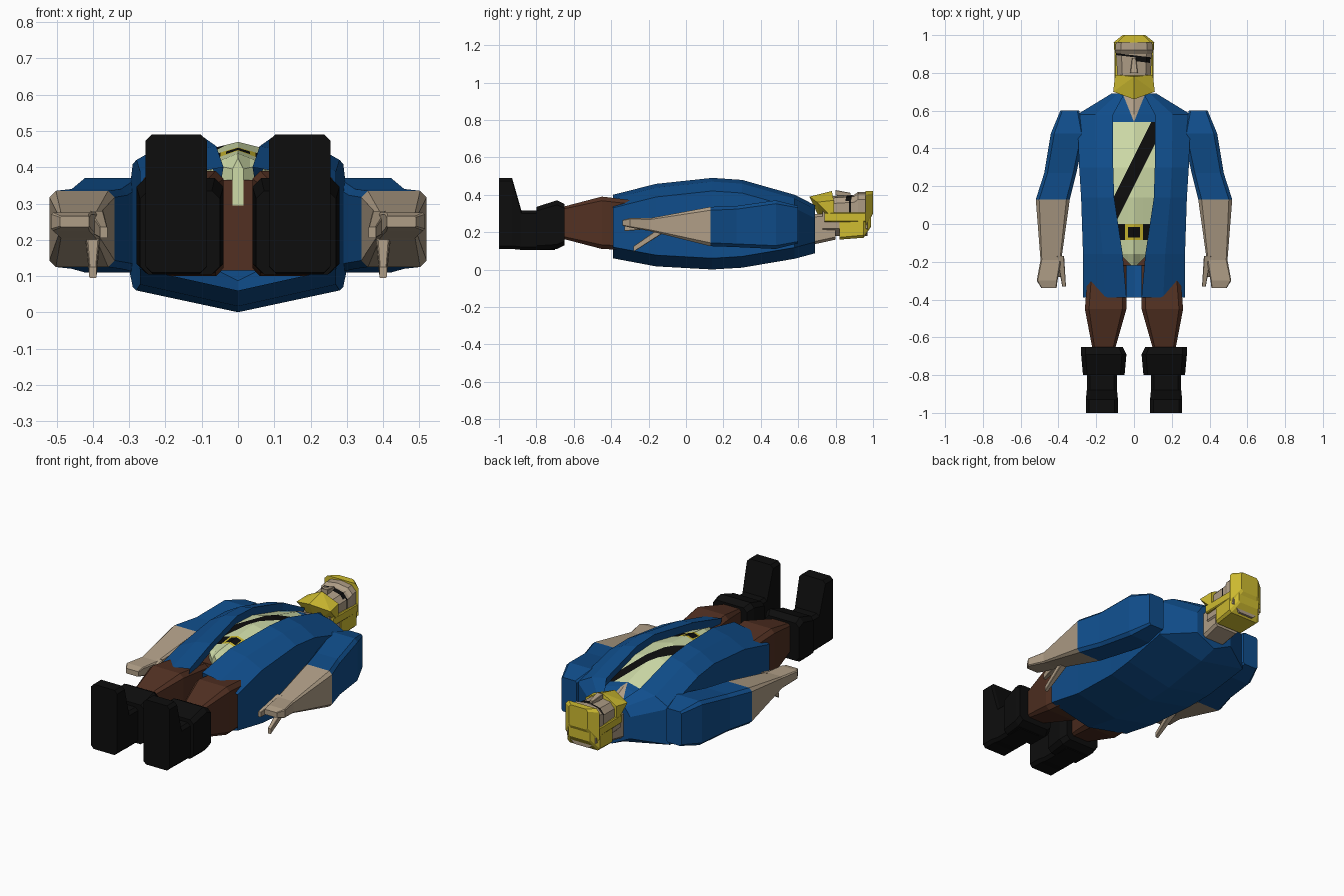
import bpy, bmesh
from mathutils import Vector

if "Cube" in bpy.data.objects:
    bpy.data.objects.remove(bpy.data.objects["Cube"], do_unlink=True)


def material(name, *rgb):
    mat = bpy.data.materials.new(name)
    mat.use_nodes = True
    mat.diffuse_color = (*rgb, 1)
    shader = mat.node_tree.nodes["Principled BSDF"]
    shader.inputs["Base Color"].default_value = (*rgb, 1)
    return mat


blue = material("coat blue", .005, .075, .26)
green = material("shirt green", .62, .71, .39)
skin = material("skin", .43, .34, .24)
brown = material("trouser brown", .085, .03, .016)
gold = material("blond yellow", .62, .5, .03)
black = material("black", .004, .004, .004)


def finish(name, bm, mats, colour_rule=None):
    """Turn a bmesh into an object, colouring faces by their centres."""
    bmesh.ops.recalc_face_normals(bm, faces=bm.faces)
    if colour_rule:
        for face in bm.faces:
            face.material_index = mats.index(colour_rule(face.calc_center_median()))
    mesh = bpy.data.meshes.new(name)
    bm.to_mesh(mesh)
    bm.free()
    for mat in mats:
        mesh.materials.append(mat)
    bpy.context.collection.objects.link(bpy.data.objects.new(name, mesh))


def loft(sections, is_shell=False):
    """Skin (y, outline) cross-sections; a shell stays open in front and below."""
    bm = bmesh.new()
    rings = [[bm.verts.new((x, y, z)) for x, z in outline] for y, outline in sections]
    for lower, upper in zip(rings, rings[1:]):
        for i in range(1 if is_shell else 0, len(lower)):
            bm.faces.new((lower[i - 1], lower[i], upper[i], upper[i - 1]))
    if not is_shell:
        bm.faces.new(rings[0])
    bm.faces.new(rings[-1])
    return bm


def mirrored(half):
    """Complete a half outline whose first point may lie on the centre line."""
    return half + [(-x, z) for x, z in reversed(half) if x > 0]


def block_outline(x, z, width, height):
    """Rectangle with chamfered corners."""
    w, h = width / 2, height / 2
    c = min(w, h) / 5
    corner = [(w - c, h), (w, h - c), (w, c - h), (w - c, -h)]
    return [(x + dx, z + dz) for dx, dz in mirrored(corner)]


def lump(name, mat, rows):
    """Central block from (y, z, width, height) rows."""
    finish(name, loft([(y, block_outline(0, *row)) for y, *row in rows]), [mat])


def limb(name, mat, rows):
    """Pair of blocks from (y, x, z, width, height) rows."""
    for side, sign in (("left", 1), ("right", -1)):
        sections = [(y, block_outline(sign * x, *row)) for y, x, *row in rows]
        finish(f"{side}_{name}", loft(sections), [mat])


def cut(bm, point, normal):
    geometry = bm.verts[:] + bm.edges[:] + bm.faces[:]
    bmesh.ops.bisect_plane(bm, geom=geometry, plane_co=point, plane_no=normal)


def crest(y):
    """Height of the chest line along the body."""
    d = y - .14
    return .49 - d * d * (.4 + .15 * d)


# Coat: open-fronted shell with folded lapels
def coat_outline(y, lapel, width):
    top, back = crest(y), (y - .1) ** 2 / 4
    middle = (lapel + width) / 2
    half = [(lapel + .01, top - .06), (lapel, top), (middle, top - .02),
            (width, top - .07), (width, back + .06)]
    return half + [(0, back)] + [(-x, z) for x, z in reversed(half)]


coat_rows = [(-.39, .04, .27), (-.16, .06, .27), (.14, .105, .28),
             (.3, .11, .29), (.58, .11, .3), (.69, .05, .12)]
finish("coat", loft([(row[0], coat_outline(*row)) for row in coat_rows], is_shell=True), [blue])


# Shirt front with throat, collar, sash and belt cut into it
def shirt_outline(y, lapel):
    width, edge = lapel + .015, crest(y) - .05
    return mirrored([(0, edge + .03), (width, edge), (width, edge - .1)])


shirt_rows = [(-.22, 0)] + [(y, lapel) for y, lapel, _ in coat_rows[1:]]
bm = loft([(y, shirt_outline(y, lapel)) for y, lapel in shirt_rows])
x_axis, y_axis = Vector((1, 0, 0)), Vector((0, 1, 0))
sash_normal = Vector((-2, 1, 0)).normalized()
sash_centre, sash_half = y_axis * .28, .035
throat, belt_y, belt_half, buckle_half, rim = .54, -.043, .043, .048, .015

for sign in (1, -1):
    cut(bm, sash_centre + sash_normal * sash_half * sign, sash_normal)
    cut(bm, y_axis * throat, Vector((sign, -.4, 0)))
    for inset in (0, rim):
        cut(bm, y_axis * (belt_y + sign * (belt_half - inset)), y_axis)
        cut(bm, x_axis * sign * (buckle_half - inset), x_axis)
cut(bm, y_axis * throat, y_axis)


def shirt_colour(p):
    across, along = abs(p.x), abs(p.y - belt_y)
    if p.y > throat:
        return skin if across < (p.y - throat) * .4 else blue
    if along < belt_half:
        is_rim = across > buckle_half - rim or along > belt_half - rim
        return gold if across < buckle_half and is_rim else black
    on_sash = abs(sash_normal.dot(p - sash_centre)) < sash_half
    return black if on_sash and p.y > belt_y else green


finish("shirt", bm, [green, skin, blue, black, gold], shirt_colour)

# Hips and trouser legs
lump("hips", brown, [(-.22, .24, .44, .25), (0, .24, .4, .25)])
limb("trouser_leg", brown, [(-.66, .16, .25, .12, .17), (-.45, .15, .25, .22, .28),
                            (-.2, .14, .23, .2, .26)])

# Boots: upturned foot, shaft and flared cuff
foot, shaft = (.17, .3, .17, .38), (.17, .21, .16, .21)
limb("boot", black, [(-1, *foot), (-.93, *foot), (-.88, *shaft), (-.7, *shaft)])
limb("boot_cuff", black, [(-.8, .16, .22, .22, .23), (-.69, .16, .24, .24, .26),
                          (-.65, .17, .24, .22, .22)])

# Arms: sleeve, then bare forearm running into a flat hand
elbow = (.13, .43, .23, .18, .21)
limb("sleeve", blue, [(.6, .34, .24, .1, .2), (.48, .35, .24, .18, .26),
                      (.27, .39, .23, .17, .22), elbow])
limb("forearm_and_hand", skin, [elbow, (-.19, .44, .24, .11, .07),
                                (-.3, .46, .25, .11, .05), (-.34, .45, .25, .08, .03)])
limb("index_finger", skin, [(-.17, .39, .25, .04, .06), (-.33, .37, .22, .02, .03)])
limb("thumb", skin, [(-.13, .4, .21, .04, .04), (-.28, .4, .11, .02, .03)])

# Neck, and head with the eye patch and strap cut into the face
lump("neck", skin, [(.64, .21, .15, .17), (.8, .23, .16, .14)])


def head_outline(width, top):
    return mirrored([(0, top), (width * .7, top - .01), (width, top - .04),
                     (width, .22), (width / 2, .18)])


head_rows = [(.73, .085, .39), (.9, .095, .4), (.92, .1, .415), (.97, .095, .415)]
bm = loft([(y, head_outline(*row)) for y, *row in head_rows])
strap_normal = Vector((.12, 1, 0))
strap_y, strap_half, patch_drop, patch_in, patch_out = .888, .005, .025, .01, .085
for offset in (strap_half, -strap_half, -patch_drop):
    cut(bm, y_axis * (strap_y + offset), strap_normal)
for x in (patch_in, patch_out):
    cut(bm, x_axis * x, x_axis)


def head_colour(p):
    height = strap_normal.dot(p) - strap_y
    on_patch = patch_in < p.x < patch_out and -patch_drop < height < 0 and p.z > .3
    return black if on_patch or abs(height) < strap_half else skin


finish("head", bm, [skin, black], head_colour)
lump("nose", skin, [(.8, .41, .04, .03), (.88, .4, .02, .02)])

# Hair: crown, back of the head and sideburns
lump("crown_hair", gold, [(.96, .32, .22, .2), (1, .36, .12, .12)])
lump("back_hair", gold, [(.82, .22, .19, .12), (.95, .24, .21, .14), (.99, .28, .14, .1)])
lump("sideburns", gold, [(.74, .28, .205, .05), (.96, .28, .21, .05)])

# Beard: pointed convex wedge
bm = bmesh.new()
for x, y, z in [(.1, .79, .37), (.11, .7, .36), (0, .66, .39),
                (0, .78, .42), (.1, .79, .27), (0, .72, .26)]:
    for sign in (1, -1) if x else (1,):
        bm.verts.new((sign * x, y, z))
bmesh.ops.convex_hull(bm, input=bm.verts)
finish("beard", bm, [gold])
